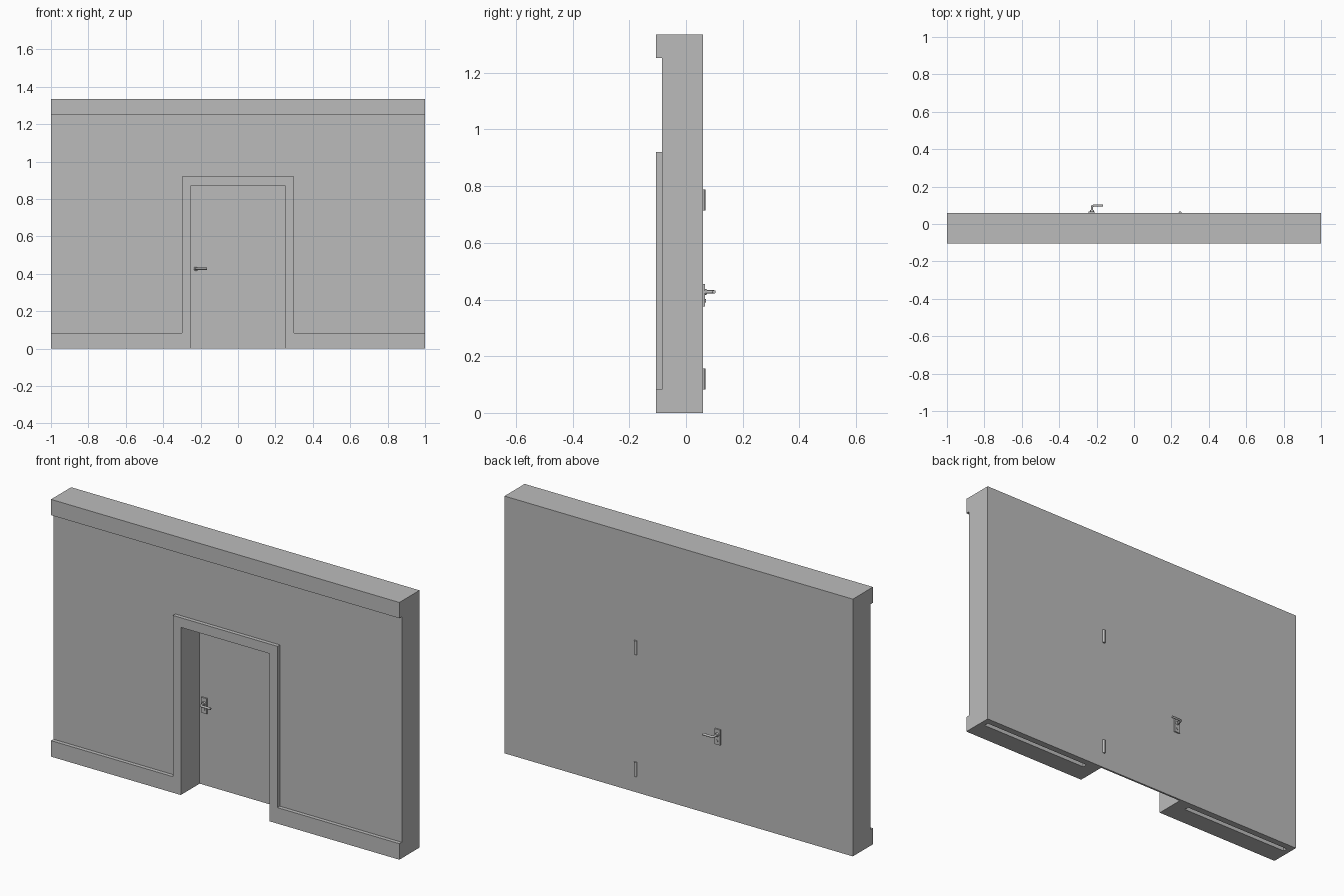
import bpy, bmesh
from math import pi
from mathutils import Matrix, Vector

cube = bpy.data.objects.get("Cube")
if cube:
    bpy.data.objects.remove(cube, do_unlink=True)

GREY = (0.5, 0.5, 0.5, 1)
grey = bpy.data.materials.new("plain_grey")
grey.use_nodes = True
grey.diffuse_color = GREY
grey.node_tree.nodes["Principled BSDF"].inputs["Base Color"].default_value = GREY

FRONT, WALL, DOOR, BACK = -0.105, -0.085, 0.05, 0.06
TOP, DOOR_X, DOOR_Z = 1.335, 0.255, 0.87


def add_object(name, bm):
    bmesh.ops.recalc_face_normals(bm, faces=bm.faces)
    mesh = bpy.data.meshes.new(name)
    bm.to_mesh(mesh)
    bm.free()
    obj = bpy.data.objects.new(name, mesh)
    bpy.context.collection.objects.link(obj)
    mesh.materials.append(grey)
    return obj


def prism(name, outline, y0, y1):
    """Extrude an x-z outline from y0 to y1."""
    bm = bmesh.new()
    face = bm.faces.new([bm.verts.new((x, y0, z)) for x, z in outline])
    new = bmesh.ops.extrude_face_region(bm, geom=[face])["geom"]
    verts = [v for v in new if isinstance(v, bmesh.types.BMVert)]
    bmesh.ops.translate(bm, vec=(0, y1 - y0, 0), verts=verts)
    return add_object(name, bm)


def box(name, x0, x1, y0, y1, z0, z1):
    return prism(name, [(x0, z0), (x1, z0), (x1, z1), (x0, z1)], y0, y1)


def rod(name, start, end, r0, r1, sides=12):
    a, b = Vector(start), Vector(end)
    turn = (b - a).to_track_quat('Z', 'Y').to_matrix().to_4x4()
    bm = bmesh.new()
    bmesh.ops.create_cone(bm, cap_ends=True, segments=sides, radius1=r0, radius2=r1,
                          depth=(b - a).length,
                          matrix=Matrix.Translation((a + b) / 2) @ turn)
    return smooth(add_object(name, bm))


def smooth(obj):
    bpy.ops.object.select_all(action='DESELECT')
    obj.select_set(True)
    bpy.context.view_layer.objects.active = obj
    bpy.ops.object.shade_smooth_by_angle(angle=pi / 5)
    return obj


def mirrored(half):
    return half + [(-x, z) for x, z in reversed(half)]


# Wall with a door opening
wall = prism("wall", mirrored([(-DOOR_X, DOOR_Z), (-DOOR_X, 0), (-1, 0), (-1, TOP)][::-1]),
             WALL, BACK)

# Narrow grooves under the wall
for side, x0, x1 in (("left", 0.33, 0.97), ("right", -0.97, -0.33)):
    cutter = box(side + "_groove_cutter", x0, x1, 0.0, 0.025, -0.05, 0.04)
    cutter.hide_render = True
    mod = wall.modifiers.new(side + "_groove", 'BOOLEAN')
    mod.operation, mod.solver, mod.object = 'DIFFERENCE', 'EXACT', cutter
    bpy.context.view_layer.objects.active = wall
    bpy.ops.object.modifier_apply(modifier=mod.name)
    bpy.data.objects.remove(cutter, do_unlink=True)

# Skirting and door frame in one flush trim, and the top moulding
prism("skirting_and_door_frame",
      mirrored([(-DOOR_X, DOOR_Z), (-DOOR_X, 0), (-1, 0), (-1, 0.083),
                (-0.3, 0.083), (-0.3, 0.92)][::-1]), FRONT, WALL)
box("top_moulding", -1, 1, FRONT, WALL, 1.253, TOP)

# Door leaf, flush with the back of the wall
box("door", -DOOR_X, DOOR_X, DOOR, BACK, 0, DOOR_Z)

# Hinge knuckles on the back
for name, z0, z1 in (("lower_hinge", 0.083, 0.157), ("upper_hinge", 0.715, 0.788)):
    rod(name, (0.247, BACK, z0), (0.247, BACK, z1), 0.008, 0.008)

# Handle sets on both sides of the door
X, Z = -0.225, 0.427
for side, face, out in (("back", BACK, 1), ("front", DOOR, -1)):
    plate = box(side + "_handle_plate", X - 0.017, X + 0.015,
                *sorted((face, face + out * 0.007)), 0.375, 0.455)
    rod(side + "_handle_collar", (X, face, Z), (X, face + out * 0.014, Z), 0.013, 0.009)
    rod(side + "_lock_cylinder", (X, face, 0.395), (X, face + out * 0.01, 0.395),
        0.006, 0.006)
    # Bent lever
    curve = bpy.data.curves.new(side + "_lever", 'CURVE')
    curve.dimensions = '3D'
    curve.bevel_depth, curve.bevel_resolution = 0.006, 2
    curve.use_fill_caps = True
    path = [(X, 0.0), (X, 0.029), (X + 0.003, 0.036), (X + 0.011, 0.039), (X + 0.06, 0.039)]
    spline = curve.splines.new('POLY')
    spline.points.add(len(path) - 1)
    for point, (x, y) in zip(spline.points, path):
        point.co = (x, face + out * y, Z, 1)
    curve.materials.append(grey)
    lever = bpy.data.objects.new(side + "_lever", curve)
    bpy.context.collection.objects.link(lever)
